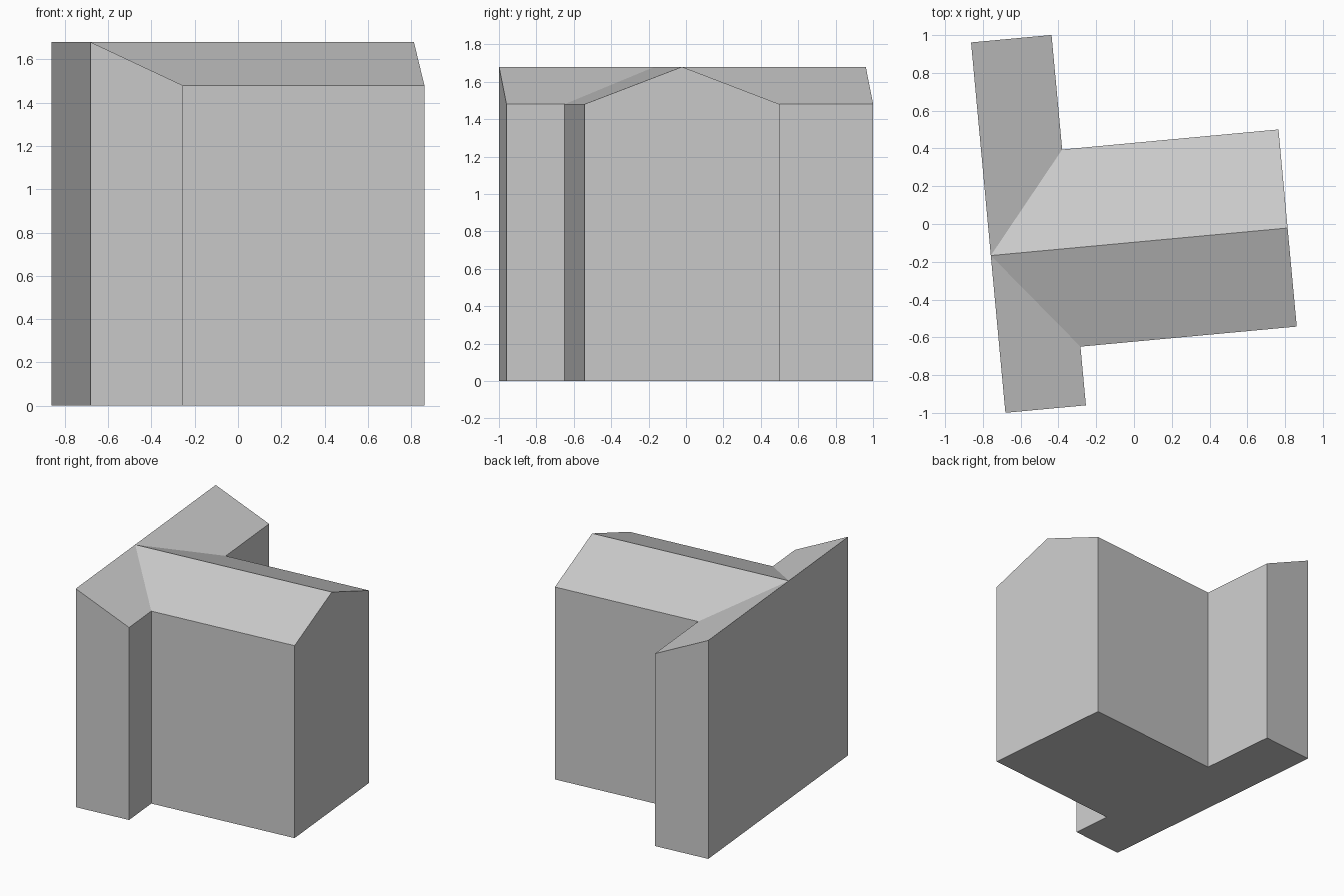
import bpy
import bmesh
from math import radians
from mathutils import Matrix

cube = bpy.data.objects.get("Cube")
if cube:
    bpy.data.objects.remove(cube, do_unlink=True)

EAVE, RIDGE = 1.48, 1.68
DEPTH = 0.428              # width of the single-pitch range
HALF = 0.524               # half width of the gabled wing
LENGTH = 1.578             # wing length from the tall wall
SOUTH, NORTH = -0.836, 1.133

# Footprint, counter-clockwise, each corner with its wall-top height
outline = [
    (0, SOUTH, RIDGE), (DEPTH, SOUTH, EAVE), (DEPTH, -HALF, EAVE),
    (LENGTH, -HALF, EAVE), (LENGTH, 0, RIDGE), (LENGTH, HALF, EAVE),
    (DEPTH, HALF, EAVE), (DEPTH, NORTH, EAVE), (0, NORTH, RIDGE),
    (0, 0, RIDGE),
]

bm = bmesh.new()
base = [bm.verts.new((x, y, 0)) for x, y, z in outline]
top = [bm.verts.new(p) for p in outline]

# Walls and floor
count = len(outline)
for i in range(count):
    j = (i + 1) % count
    bm.faces.new((base[i], base[j], top[j], top[i]))
bm.faces.new(base[::-1])

# Roof: two single-pitch slopes and the two wing slopes meeting in valleys
for corners in ((0, 1, 2, 9), (9, 2, 3, 4), (9, 4, 5, 6), (9, 6, 7, 8)):
    bm.faces.new([top[i] for i in corners])

# Merge the flat wall halves into whole walls
bmesh.ops.dissolve_limit(bm, angle_limit=radians(1),
                         verts=bm.verts[:], edges=bm.edges[:])
bmesh.ops.recalc_face_normals(bm, faces=bm.faces[:])

# Turn the building slightly on its plot
bm.transform(Matrix.Translation((-0.758, -0.167, 0))
             @ Matrix.Rotation(radians(5.3), 4, "Z"))

mesh = bpy.data.meshes.new("building")
bm.to_mesh(mesh)
bm.free()
building = bpy.data.objects.new("building", mesh)
bpy.context.collection.objects.link(building)

# Plain grey for the whole building
colour = (0.6, 0.6, 0.6, 1)
grey = bpy.data.materials.new("plain grey")
grey.use_nodes = True
grey.diffuse_color = colour
grey.node_tree.nodes["Principled BSDF"].inputs["Base Color"].default_value = colour
mesh.materials.append(grey)
